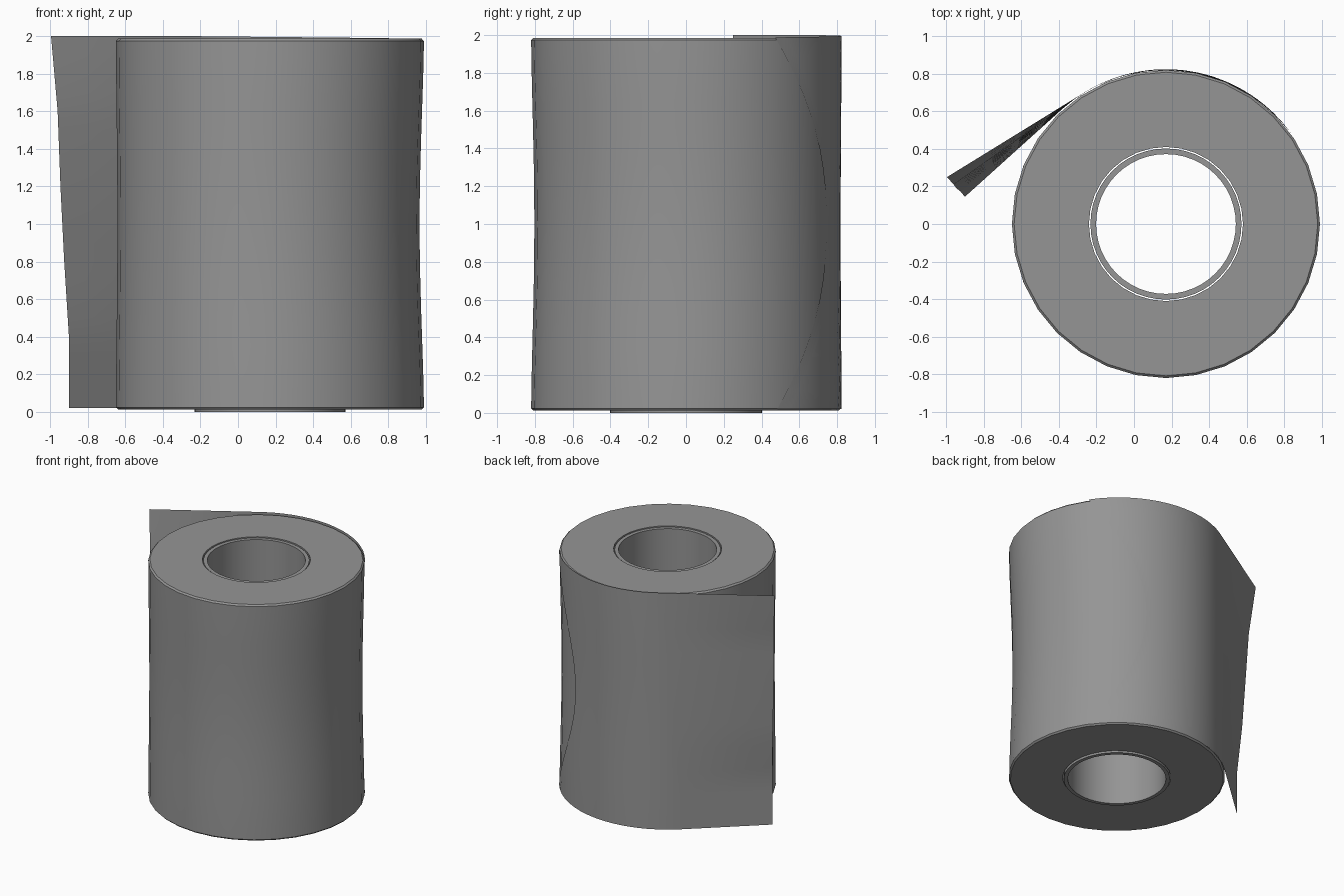
import bpy
import bmesh
from math import sin, cos, pi, radians, atan2, acos, hypot

if "Cube" in bpy.data.objects:
    bpy.data.objects.remove(bpy.data.objects["Cube"])

CX, R, SEG = 0.17, 0.82, 32

# One plain grey for everything
paper = bpy.data.materials.new("paper grey")
paper.use_nodes = True
paper.diffuse_color = (0.3, 0.3, 0.3, 1)
paper.node_tree.nodes["Principled BSDF"].inputs["Base Color"].default_value = (0.3, 0.3, 0.3, 1)


def roll_radius(a, z):
    """Outer radius, pinched at the waist, most on the front left side."""
    dip = 0.008 + 0.018 * max(0.0, cos(a + radians(30)))
    return R - dip * max(0.0, sin(pi * z / 2)) ** 1.5


def grid_object(name, rows, closed):
    """Skin a list of equally long rows of points; closed wraps both ways."""
    bm = bmesh.new()
    vs = [[bm.verts.new(p) for p in row] for row in rows]
    n, m = len(vs), len(vs[0])
    for i in range(n if closed else n - 1):
        for j in range(m if closed else m - 1):
            k, l = (i + 1) % n, (j + 1) % m
            bm.faces.new((vs[i][j], vs[i][l], vs[k][l], vs[k][j]))
    bmesh.ops.recalc_face_normals(bm, faces=bm.faces)
    mesh = bpy.data.meshes.new(name)
    bm.to_mesh(mesh)
    bm.free()
    ob = bpy.data.objects.new(name, mesh)
    mesh.materials.append(paper)
    bpy.context.collection.objects.link(ob)
    bpy.ops.object.select_all(action='DESELECT')
    ob.select_set(True)
    bpy.context.view_layer.objects.active = ob
    bpy.ops.object.shade_smooth_by_angle(angle=radians(35))
    return ob


def ring(radius_at, z, seg):
    pts = []
    for j in range(seg):
        a = 2 * pi * j / seg
        r = radius_at(a)
        pts.append((CX + r * cos(a), r * sin(a), z))
    return pts


# Paper roll: hollow, with small bevels on its outer rims
rows = [ring(lambda a: 0.41, 0.012, SEG),
        ring(lambda a: R - 0.012, 0.012, SEG)]
for i in range(13):
    z = 0.024 + (1.974 - 0.024) * i / 12
    rows.append(ring(lambda a: roll_radius(a, z), z, SEG))
rows += [ring(lambda a: R - 0.012, 1.986, SEG),
         ring(lambda a: 0.41, 1.986, SEG)]
grid_object("paper_roll", rows, True)

# Cardboard tube inside the roll
grid_object("core_tube", [ring(lambda a, r=r: r, z, 48) for r, z in
                          ((0.372, 0.0), (0.402, 0.0), (0.402, 1.98), (0.372, 1.98))], True)

# Loose sheet: wraps the back of the roll, then leaves it along a tangent.
# Free edge as (x, y, z), from bottom to top
edge = [(-0.90, 0.145, 0.02), (-0.90, 0.145, 0.4), (-0.925, 0.175, 0.8),
        (-0.945, 0.19, 1.2), (-0.96, 0.21, 1.6), (-0.995, 0.25, 2.0)]
rows = []
for k in range(len(edge) - 1):
    for s in range(4 if k < len(edge) - 2 else 5):
        t = s / 4
        x, y, z = (p + (q - p) * t for p, q in zip(edge[k], edge[k + 1]))
        dx = x - CX
        leave = atan2(y, dx) - acos(R / hypot(dx, y))
        start = radians(35 + 31 * sin(pi * z / 2))
        row = []
        for j in range(17):
            f = j / 16
            a = start + (leave - start) * f
            r = (roll_radius(a, z) + 0.003) * (1 - f) + 0.824 * f
            # the sheet edges settle onto the rims where it joins the roll
            zz = 1 + (z - 1) * (0.988 + 0.012 * f) if z > 1 else z
            row.append((CX + r * cos(a), r * sin(a), zz))
        px, py, pz = row[-1]
        for j in range(1, 5):
            f = j / 4
            row.append((px + (x - px) * f, py + (y - py) * f, pz + (z - pz) * f))
        rows.append(row)
grid_object("loose_sheet", rows, False)
